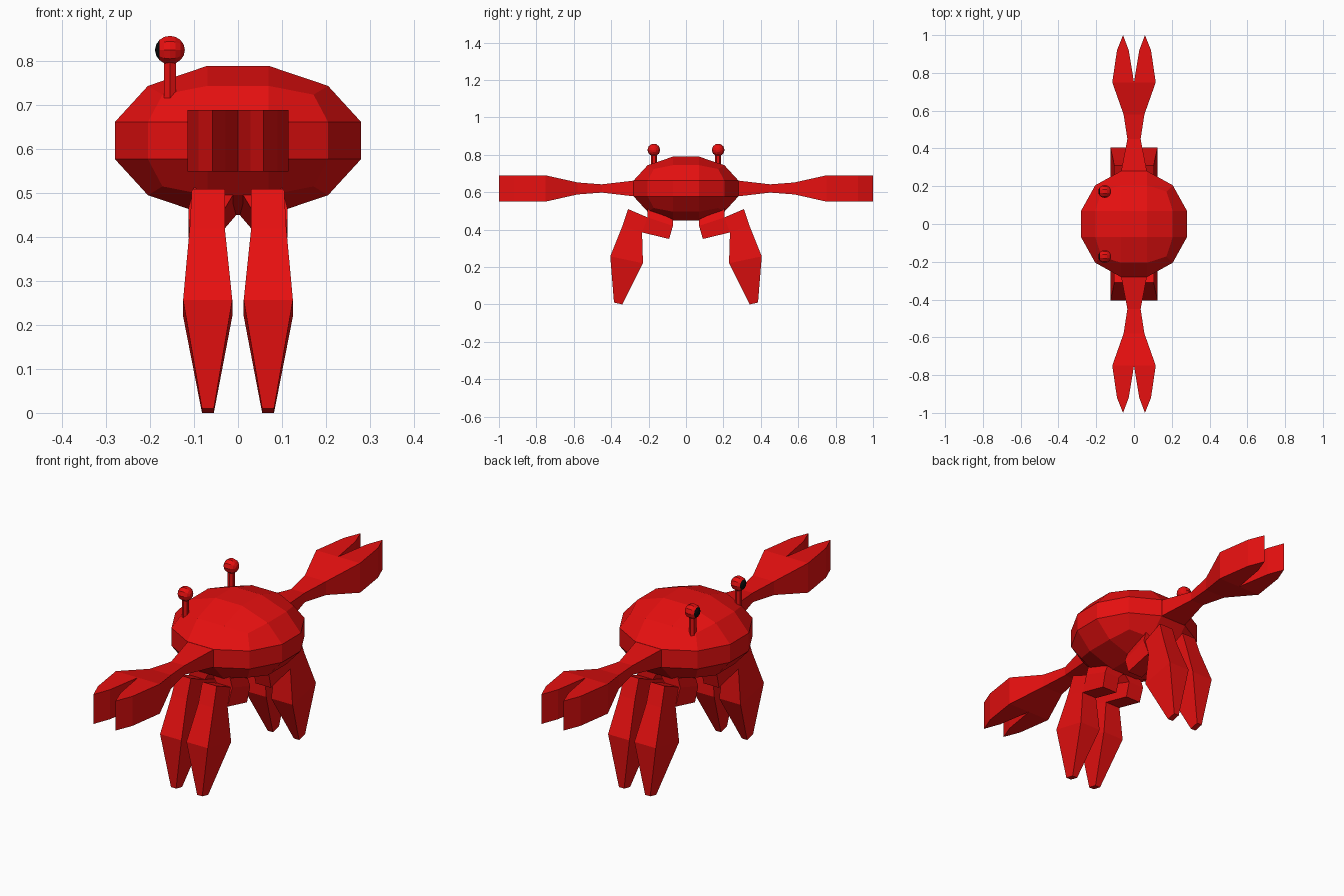
import bpy, bmesh
from math import radians
from mathutils import Matrix

cube = bpy.data.objects.get("Cube")
if cube:
    bpy.data.objects.remove(cube)


def material(name, color):
    m = bpy.data.materials.new(name)
    m.use_nodes = True
    m.diffuse_color = color
    m.node_tree.nodes["Principled BSDF"].inputs["Base Color"].default_value = color
    return m


RED = material("shell red", (0.8, 0.005, 0.005, 1))
BLACK = material("pupil black", (0.003, 0.003, 0.003, 1))
MID_Z = 0.62


def finish(name, bm, mats=(RED,)):
    bmesh.ops.recalc_face_normals(bm, faces=bm.faces[:])
    mesh = bpy.data.meshes.new(name)
    bm.to_mesh(mesh)
    bm.free()
    for m in mats:
        mesh.materials.append(m)
    obj = bpy.data.objects.new(name, mesh)
    bpy.context.collection.objects.link(obj)
    return obj


def loft(bm, sections):
    """Skin a row of cross-sections and cap both ends."""
    rings = [[bm.verts.new(p) for p in s] for s in sections]
    for a, b in zip(rings, rings[1:]):
        n = len(a)
        for i in range(n):
            j = (i + 1) % n
            bm.faces.new((a[i], a[j], b[j], b[i]))
    bm.faces.new(rings[0])
    bm.faces.new(rings[-1])


# Body: a cube of three by three panels per side, rounded and flattened
bm = bmesh.new()
bmesh.ops.create_cube(bm, size=2)
bmesh.ops.subdivide_edges(bm, edges=bm.edges[:], cuts=2, use_grid_fill=True)
reach = {1: 0.28, 2: 0.205, 3: 0.172}
for v in bm.verts:
    outer = sum(abs(c) > 0.9 for c in v.co)
    for i in range(3):
        size = reach[outer] if abs(v.co[i]) > 0.9 else 0.07
        v.co[i] = size if v.co[i] > 0 else -size
    v.co.z = v.co.z * 0.607 + MID_Z
finish("body", bm)

# Claws: a waisted arm that widens into two pointed prongs
ARM = [(0.27, 0.07, 0.043), (0.45, 0.035, 0.022), (0.58, 0.055, 0.032), (0.75, 0.115, 0.07)]
PRONG = [(0, 0.75), (0.115, 0.75), (0.09, 0.92), (0.058, 1.0), (0.028, 0.92)]
for end, sy in (("right", -1), ("left", 1)):
    bm = bmesh.new()
    loft(bm, [[(x * w, sy * y, MID_Z + z * h)
               for x, z in ((-1, -1), (1, -1), (1, 1), (-1, 1))] for y, w, h in ARM])
    finish(end + "_claw_arm", bm)
    bm = bmesh.new()
    for sx in (-1, 1):
        loft(bm, [[(sx * x, sy * y, MID_Z + dz) for x, y in PRONG] for dz in (-0.07, 0.07)])
    finish(end + "_claw_prongs", bm)

# Legs: each section is inner x, outer x, near (y, z), far (y, z)
HIP = [(0, 0.10, (0.07, 0.455), (0.205, 0.515)),
       (0.03, 0.113, (0.07, 0.42), (0.205, 0.465)),
       (0.03, 0.11, (0.09, 0.35), (0.235, 0.385))]
SHIN = [(0.03, 0.105, (0.205, 0.465), (0.31, 0.51)),
        (0.03, 0.11, (0.235, 0.385), (0.34, 0.42)),
        (0.013, 0.125, (0.23, 0.22), (0.405, 0.257)),
        (0.055, 0.082, (0.34, 0), (0.385, 0.01))]
for sx in (-1, 1):
    for sy in (-1, 1):
        place = ("front" if sx < 0 else "rear") + ("_right" if sy < 0 else "_left")
        for part, rows in (("hip", HIP), ("shin", SHIN)):
            bm = bmesh.new()
            loft(bm, [[(sx * x, sy * y, z) for x, (y, z) in
                       ((a, n), (b, n), (b, f), (a, f))] for a, b, n, f in rows])
            finish(place + "_leg_" + part, bm)

# Eyes on stalks, with a dark cap pointing toward -x
for side, sy in (("right", -1), ("left", 1)):
    bm = bmesh.new()
    bmesh.ops.create_cone(bm, cap_ends=True, segments=6, radius1=0.016, radius2=0.016, depth=0.13,
                          matrix=Matrix.Translation((-0.155, sy * 0.172, 0.745)))
    finish(side + "_eye_stalk", bm)
    bm = bmesh.new()
    bmesh.ops.create_uvsphere(bm, u_segments=10, v_segments=8, radius=0.034,
                              matrix=Matrix.Rotation(radians(90), 4, 'Y'))
    for f in bm.faces:
        f.material_index = int(f.calc_center_median().x < -0.024)
    bmesh.ops.translate(bm, verts=bm.verts[:], vec=(-0.155, sy * 0.172, 0.826))
    finish(side + "_eye", bm, (RED, BLACK))
